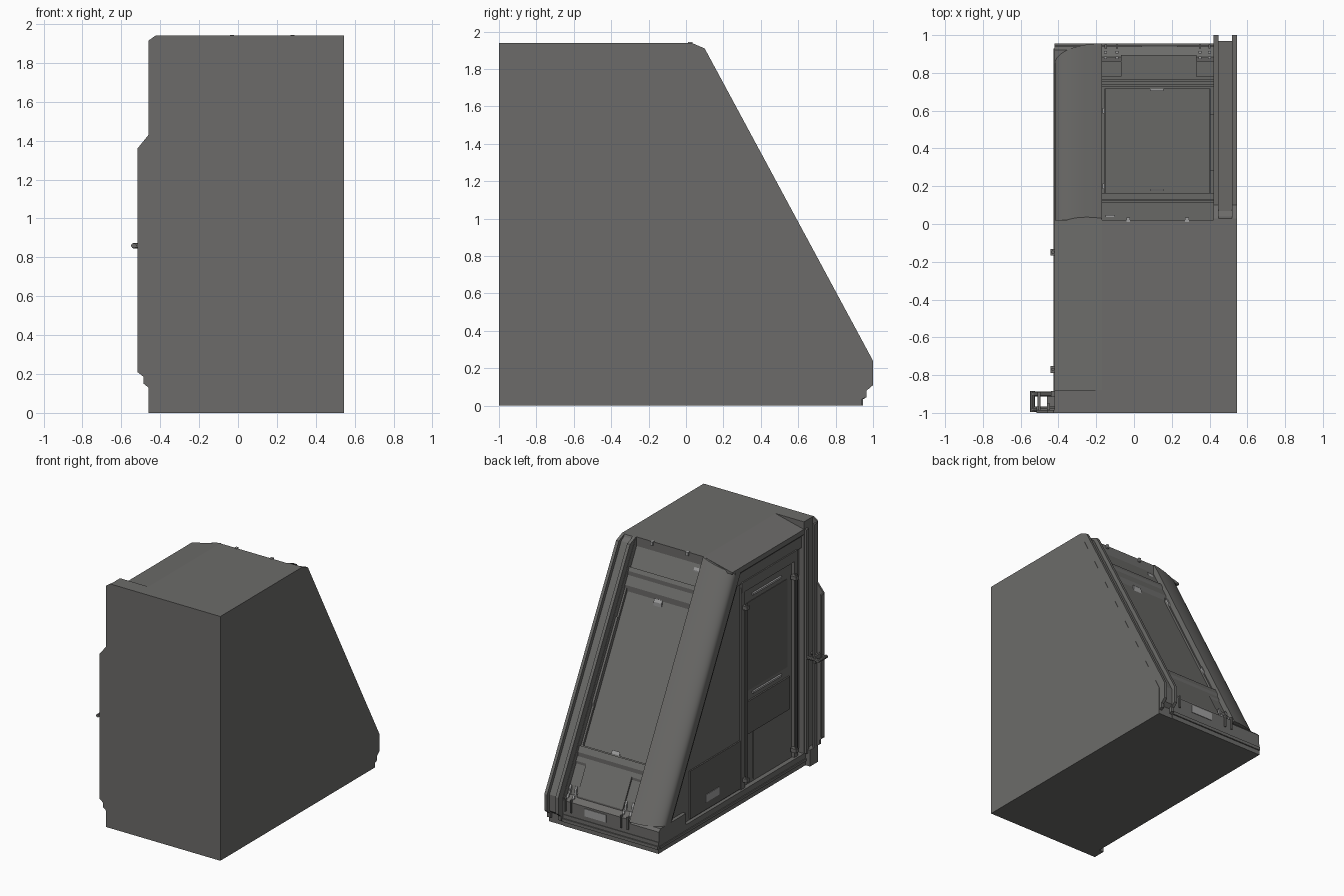
import bpy, bmesh, math

if "Cube" in bpy.data.objects:
    bpy.data.objects.remove(bpy.data.objects["Cube"])

SLOPE = 1.89


def S(y):
    """Height of the raked windscreen plane at depth y."""
    return 1.94 - SLOPE * (y - 0.03)


def finish(name, bm, smooth=False):
    bmesh.ops.recalc_face_normals(bm, faces=bm.faces[:])
    me = bpy.data.meshes.new(name)
    bm.to_mesh(me)
    bm.free()
    ob = bpy.data.objects.new(name, me)
    bpy.context.collection.objects.link(ob)
    if smooth:
        bpy.context.view_layer.objects.active = ob
        ob.select_set(True)
        bpy.ops.object.shade_smooth_by_angle(angle=math.radians(35))
        ob.select_set(False)
    return ob


def loft(name, ring_a, ring_b, smooth=False):
    bm = bmesh.new()
    a = [bm.verts.new(p) for p in ring_a]
    b = [bm.verts.new(p) for p in ring_b]
    bm.faces.new(a)
    bm.faces.new(b)
    for i in range(len(a)):
        j = (i + 1) % len(a)
        bm.faces.new((a[i], a[j], b[j], b[i]))
    return finish(name, bm, smooth)


def prism_x(name, yz, x0, x1):
    return loft(name, [(x0, y, z) for y, z in yz], [(x1, y, z) for y, z in yz])


def prism_y(name, xz, y0, y1):
    return loft(name, [(x, y0, z) for x, z in xz], [(x, y1, z) for x, z in xz])


def box(name, x0, x1, y0, y1, z0, z1):
    return prism_x(name, [(y0, z0), (y1, z0), (y1, z1), (y0, z1)], x0, x1)


def slab(name, x0, x1, y0, y1, h, base=-0.16):
    """Raked plate lying along the windscreen plane, h = vertical offset."""
    return prism_x(name, [(y0, S(y0) + base), (y1, S(y1) + base),
                          (y1, S(y1) + h), (y0, S(y0) + h)], x0, x1)


def rod(name, p, q, r):
    ax = max(range(3), key=lambda i: abs(q[i] - p[i]))
    def ring(c):
        pts = []
        for k in range(10):
            t = k * math.tau / 10
            v = list(c)
            v[(ax + 1) % 3] += r * math.cos(t)
            v[(ax + 2) % 3] += r * math.sin(t)
            pts.append(v)
        return pts
    return loft(name, ring(p), ring(q), True)


light = bpy.data.materials.new("light_trim")
light.diffuse_color = (0.35, 0.35, 0.35, 1)
light.use_nodes = True
light.node_tree.nodes["Principled BSDF"].inputs["Base Color"].default_value = light.diffuse_color
dark = bpy.data.materials.new("dark_body")
dark.diffuse_color = (0.115, 0.113, 0.108, 1)
dark.use_nodes = True
dark.node_tree.nodes["Principled BSDF"].inputs["Base Color"].default_value = dark.diffuse_color

# Main cab block behind the windscreen
prism_x("cab_core", [(-1, 0), (-1, 1.94), (0.02, 1.94), (0.02, S(0.02) - 0.13),
                     (0.883, S(0.883) - 0.13), (0.883, 0.2), (0.94, 0.2), (0.94, 0)], -0.17, 0.42)
# Right wall and its raised raked rails with a channel between
prism_x("right_wall", [(-1, 0), (-1, 1.94), (0.03, 1.94), (0.94, 0.22), (0.94, 0)], 0.42, 0.545)
rail = [(0.0, 1.9), (0.03, 1.94), (0.1, 1.91), (1.0, 0.24), (1.0, 0.11), (0.965, 0.08),
        (0.965, 0.045), (0.94, 0.035), (0.9, 0.035), (0.9, 0.2)]
prism_x("inner_rail", rail, 0.422, 0.447)
prism_x("outer_rail", rail, 0.52, 0.544)
prism_x("rail_channel", [(y - 0.03 if y > 0.05 else y, z - 0.01) for y, z in rail], 0.447, 0.52)

# Windscreen assembly
slab("header_panel", -0.17, 0.42, 0.02, 0.11, -0.09)
slab("header_ledge", -0.17, 0.42, 0.11, 0.125, -0.05)
slab("header_strip", -0.17, 0.42, 0.13, 0.165, -0.07)
slab("windscreen", -0.15, 0.40, 0.165, 0.715, -0.115)
for x0, x1 in ((-0.17, -0.155), (0.405, 0.42)):
    slab("windscreen_side_frame", x0, x1, 0.165, 0.72, -0.09)
slab("screen_side_strip", 0.403, 0.42, 0.28, 0.58, -0.06)
for y0, y1, h in ((0.715, 0.73, -0.09), (0.735, 0.758, -0.05), (0.763, 0.78, -0.07)):
    slab("windscreen_sill", -0.17, 0.42, y0, y1, h)
slab("lower_panel", -0.17, 0.42, 0.78, 0.885, -0.09)
slab("lower_hatch", -0.07, 0.33, 0.78, 0.895, -0.065)
prism_x("nose_face", [(0.86, 0.05), (0.94, 0.05), (0.94, 0.2), (0.885, S(0.885) - 0.09), (0.86, 0.3)], -0.17, 0.42)
box("nose_sill", -0.42, 0.42, 0.9, 0.945, 0.0, 0.09)
box("nose_sill_lip", -0.42, 0.42, 0.9, 0.955, 0.035, 0.06)
for x in (-0.15, -0.09, 0.35, 0.40):
    for y in (0.88, 0.91):
        slab("hatch_clip", x - 0.008, x + 0.008, y - 0.007, y + 0.007, -0.04).data.materials.append(light)
    box("hatch_pin", x - 0.006, x + 0.006, 0.93, 0.95, 0.12, 0.22)
trims = [slab("screen_clip", -0.168, -0.155, y - 0.014, y + 0.014, -0.07) for y in (0.2, 0.6)]
trims += [slab("screen_clip", 0.085, 0.155, y - 0.006, y + 0.006, -0.085) for y in (0.18, 0.71)]
trims += [slab("header_clip", -0.15, -0.10, 0.037, 0.047, -0.08)]
trims += [box("roof_clip", x - 0.01, x + 0.01, 0.01, 0.035, 1.915, 1.944) for x in (-0.03, 0.28)]
trims += [box("nose_plate", 0.04, 0.23, 0.93, 0.945, 0.125, 0.185)]

# Rounded left corner pillar, swept along the rake
N = 14
top, bot = [], []
for i in range(N + 1):
    t = i / N * math.pi / 2
    s, x = math.sin(t), -0.17 - 0.25 * math.sin(t)
    off = 0.11 * (1 - math.cos(t))
    zt, zb = 1.94 - 0.07 * s, 0.19
    for ring, z in ((top, zt), (bot, zb)):
        ring.append((x, 0.03 + (1.94 - z) / SLOPE - off, z))
for ring in (top, bot):
    z0, z1 = ring[0][2], ring[-1][2]
    ring.append((-0.42, ring[-1][1] - 0.06, z1))
    ring.append((-0.17, ring[0][1] - 0.17, z0))
loft("corner_pillar", top, bot, True)
prism_x("pillar_foot", [(0.6, 0), (0.94, 0), (0.94, 0.17), (0.92, 0.19), (0.6, 0.19)], -0.42, -0.17)

# Left side: inner block, cant rail, sills
prism_x("left_core", [(-1, 0), (-1, 1.87), (-0.06, 1.87), (0.78, 0.25), (0.78, 0)], -0.375, -0.17)
prism_y("cant_rail", [(-0.17, 1.94), (-0.42, 1.88), (-0.42, 1.84), (-0.40, 1.82), (-0.40, 1.73), (-0.17, 1.73)],
        -0.88, -0.02)
prism_y("cant_roof", [(-0.17, 1.94), (-0.42, 1.88), (-0.42, 1.865), (-0.17, 1.865)], -0.88, 0.02)
box("side_sill", -0.42, -0.17, -1, 0.94, 0, 0.1)
box("side_sill_lip", -0.427, -0.4, -0.9, 0.93, 0.035, 0.055)


def side_strip(name, d0, d1, x):
    """Raked strip on the left wall, set back d0..d1 from the windscreen plane."""
    f = lambda z, d: 0.03 + (1.94 - z) / SLOPE - d
    prism_x(name, [(f(1.82, d0), 1.82), (f(0.1, d0), 0.1), (f(0.1, d1), 0.1), (f(1.82, d1), 1.82)], x, -0.37)


side_strip("pillar_rear_trim", 0.08, 0.145, -0.405)
side_strip("side_seal", 0.15, 0.17, -0.42)
side_strip("side_frame", 0.17, 0.205, -0.405)
prism_x("side_panel", [(-0.12, 1.73), (-0.06, 1.73), (0.8, 0.1), (-0.12, 0.1)], -0.392, -0.37)
box("equipment_panel", -0.403, -0.37, -0.11, 0.52, 0.11, 0.49).data.materials.append(dark)
trims += [box("side_plate", -0.408, -0.4, 0.16, 0.33, 0.17, 0.23)]

# Door with window, middle panel and grab rails
box("door_leaf", -0.383, -0.36, -0.78, -0.17, 0.1, 1.68)
box("door_mid_panel", -0.395, -0.37, -0.74, -0.2, 0.5, 0.76).data.materials.append(dark)
box("door_low_panel", -0.388, -0.37, -0.74, -0.29, 0.12, 0.5)
box("door_window", -0.387, -0.37, -0.72, -0.22, 0.84, 1.54).data.materials.append(dark)
trims += [box("door_window_trim", -0.397, -0.38, -0.64, -0.28, z, z + 0.015) for z in (0.8, 1.58)]
box("door_header", -0.41, -0.37, -0.82, -0.12, 1.66, 1.74)
for y0, y1 in ((-0.16, -0.11), (-0.83, -0.785)):
    box("door_post", -0.405, -0.37, y0, y1, 0.1, 1.7)
for y in (-0.15, -0.77):
    rod("grab_rail", (-0.43, y, 0.16), (-0.43, y, 1.57), 0.009)
    for z in (0.17, 1.54):
        box("grab_rail_bracket", -0.442, -0.39, y - 0.018, y + 0.018, z - 0.015, z + 0.015)

# Rear jamb, stepped end plate and gutter strips
box("rear_jamb", -0.42, -0.17, -1, -0.88, 0, 1.94)
end = [(-0.17, 0), (-0.455, 0), (-0.46, 0.02), (-0.46, 0.13), (-0.485, 0.15), (-0.485, 0.185),
       (-0.517, 0.21), (-0.517, 1.36), (-0.46, 1.43), (-0.46, 1.915), (-0.425, 1.94), (-0.17, 1.94)]
prism_y("rear_end_plate", end, -1, -0.985)
box("jamb_edge_strip", -0.46, -0.445, -1, -0.95, 0.02, 1.9)
box("jamb_outer_strip", -0.517, -0.503, -1, -0.965, 0.22, 1.35)
box("jamb_front_strip", -0.44, -0.41, -0.915, -0.885, 0.1, 1.88)
box("jamb_foot", -0.46, -0.41, -1, -0.9, 0.0, 0.13)

# Door handle on the jamb
for y in (-0.98, -0.9):
    rod("handle_stub", (-0.42, y, 0.86), (-0.54, y, 0.86), 0.014)
rod("handle_bar", (-0.537, -0.995, 0.86), (-0.537, -0.885, 0.86), 0.013)
box("handle_block", -0.51, -0.495, -0.99, -0.89, 0.83, 0.89)

for ob in trims:
    ob.data.materials.append(light)
for ob in bpy.data.objects:
    if not ob.data.materials:
        m = bpy.data.materials.get("grey_body") or bpy.data.materials.new("grey_body")
        m.diffuse_color = (0.15, 0.148, 0.142, 1)
        m.use_nodes = True
        m.node_tree.nodes["Principled BSDF"].inputs["Base Color"].default_value = m.diffuse_color
        ob.data.materials.append(m)
